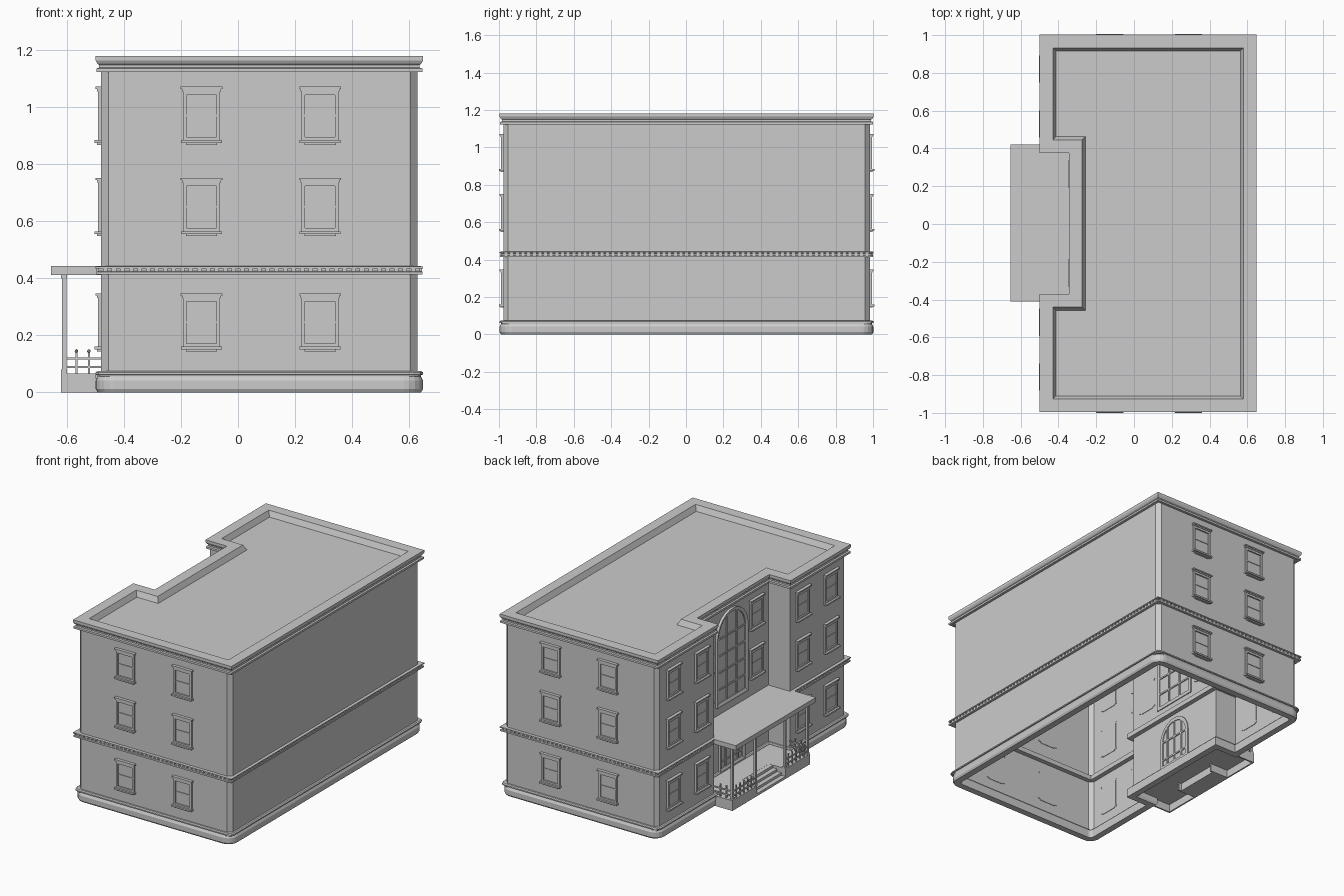
import bpy, bmesh, math
from mathutils import Matrix, Vector

cube = bpy.data.objects.get("Cube")
if cube:
    bpy.data.objects.remove(cube)

stone = bpy.data.materials.new("grey_stone")
stone.use_nodes = True
GREY = (0.6, 0.6, 0.6, 1)
stone.diffuse_color = GREY
stone.node_tree.nodes["Principled BSDF"].inputs["Base Color"].default_value = GREY

# Footprint with the entrance recess on the -x side, counter-clockwise
FOOT = [(-.48, -.977), (.63, -.977), (.63, .983), (-.48, .983),
        (-.48, .395), (-.325, .395), (-.325, -.39), (-.48, -.39)]


def add_object(name, mesh, matrix=Matrix()):
    ob = bpy.data.objects.new(name, mesh)
    ob.matrix_world = matrix
    bpy.context.collection.objects.link(ob)
    return ob


def finish(name, bm):
    bmesh.ops.recalc_face_normals(bm, faces=bm.faces)
    mesh = bpy.data.meshes.new(name)
    bm.to_mesh(mesh)
    bm.free()
    mesh.materials.append(stone)
    return mesh


def facing(normal, origin):
    """Frame with u along the wall, v up and n out of the wall."""
    n, v = Vector(normal).normalized(), Vector((0, 0, 1))
    m = Matrix((v.cross(n), v, n)).transposed().to_4x4()
    m.translation = origin
    return m


def box(bm, x0, x1, y0, y1, z0, z1, frame=Matrix()):
    mid = Vector((x0 + x1, y0 + y1, z0 + z1)) / 2
    size = Matrix.Diagonal((x1 - x0, y1 - y0, z1 - z0, 1))
    bmesh.ops.create_cube(bm, size=1, matrix=frame @ Matrix.Translation(mid) @ size)


def round_corners(points, radius, steps):
    """Round the four outermost corners of the footprint."""
    out = []
    for i, p in enumerate(points):
        p = Vector(p)
        if i > 3:
            out.append(p)
            continue
        a = p + (Vector(points[i - 1]) - p).normalized() * radius
        b = p + (Vector(points[(i + 1) % len(points)]) - p).normalized() * radius
        c = a + b - p
        for k in range(steps + 1):
            t = math.pi / 2 * k / steps
            out.append(c + (a - c) * math.cos(t) + (b - c) * math.sin(t))
    return out


def sweep(bm, outline, profile, closed=True, cap=False):
    """Run a profile of (outward offset, height) round a closed outline."""
    pts = [Vector(p) for p in outline]
    loops = []
    for i, p in enumerate(pts):
        d0 = (p - pts[i - 1]).normalized()
        d1 = (pts[(i + 1) % len(pts)] - p).normalized()
        n0, n1 = Vector((d0.y, -d0.x)), Vector((d1.y, -d1.x))
        miter = (n0 + n1) / (1 + n0.dot(n1))
        loops.append([bm.verts.new((*(p + miter * o), h)) for o, h in profile])
    count = len(profile)
    for i, b in enumerate(loops):
        a = loops[i - 1]
        for k in range(count if closed else count - 1):
            j = (k + 1) % count
            bm.faces.new((a[k], b[k], b[j], a[j]))
    if cap:
        bm.faces.new([l[-1] for l in loops])


def ring(name, outline, profile, **options):
    bm = bmesh.new()
    sweep(bm, outline, profile, **options)
    add_object(name, finish(name, bm))


# Main shell
ring("walls", round_corners(FOOT, .025, 1), [(0, 0), (0, 1.14)], closed=False)
ring("plinth", round_corners(FOOT, .05, 5),
     [(-.03, 0), (.012, 0), (.019, .012), (.019, .042), (.012, .055), (-.03, .055)])
ring("plinth_cap", round_corners(FOOT, .02, 2),
     [(-.01, .055), (.012, .055), (.012, .061), (.019, .062), (.019, .07), (.012, .075), (-.01, .075)])
ring("string_course", FOOT,
     [(-.03, .413), (.017, .413), (.017, .423), (.009, .425), (.009, .434),
      (.019, .435), (.019, .442), (-.03, .444)])
ring("cornice_and_roof", FOOT,
     [(0, 1.123), (.017, 1.123), (.017, 1.136), (.007, 1.139), (.007, 1.148), (.013, 1.153),
      (.019, 1.164), (.019, 1.18), (-.05, 1.18), (-.067, 1.145)], closed=False, cap=True)

# Small blocks along the string course
bm = bmesh.new()
for i, b in enumerate(FOOT):
    a, b = Vector(FOOT[i - 1]), Vector(b)
    if max(abs(a.y), abs(b.y)) < .5:
        continue
    d = b - a
    number = int(d.length / .03)
    for k in range(number):
        p = a + d * (k + .5) / number
        box(bm, -.008, .008, .422, .436, .005, .016, facing((d.y, -d.x, 0), (p.x, p.y, 0)))
add_object("string_course_dentils", finish("string_course_dentils", bm))

# Sash window, shared by all floors
bm = bmesh.new()
for u0, u1, v0, v1, n in [
        (-.058, .058, .01, .175, .002), (-.065, -.053, 0, .172, .011), (.053, .065, 0, .172, .011),
        (-.053, .053, .158, .172, .011), (-.053, .053, 0, .011, .011), (-.053, .053, .083, .089, .006),
        (-.068, .068, .171, .179, .015), (-.073, .073, .179, .187, .02),
        (-.072, .072, -.01, 0, .024), (-.055, .055, -.017, -.01, .014)]:
    box(bm, u0, u1, v0, v1, -.003, n)
window = finish("sash_window", bm)
FLOORS = {"ground": .16, "middle": .565, "upper": .885}
for floor, z in FLOORS.items():
    for x in (-.128, .288):
        add_object(f"front_window_{floor}", window, facing((0, -1, 0), (x, -.977, z)))
        add_object(f"back_window_{floor}", window, facing((0, 1, 0), (x, .983, z)))
    for y in (-.81, -.52, .53, .82):
        add_object(f"side_window_{floor}", window, facing((-1, 0, 0), (-.48, y, z)))
    if floor != "ground":
        for y in (-.26, .265):
            add_object(f"recess_window_{floor}", window, facing((-1, 0, 0), (-.325, y, z)))


# Arched openings in the recess
def arched(name, half, bottom, spring, uprights, rails):
    bm = bmesh.new()
    arc = [(half * math.cos(math.pi * k / 16), spring + half * math.sin(math.pi * k / 16))
           for k in range(17)]
    outline = [(-half, bottom), (half, bottom)] + arc
    sweep(bm, outline, [(-.022, -.006), (0, -.006), (0, .016), (-.01, .016), (-.022, .01)])
    bm.faces.new([bm.verts.new((u, v, .003)) for u, v in outline])
    for u in uprights:
        top = spring + math.sqrt((half - .01) ** 2 - u * u)
        box(bm, u - .005, u + .005, bottom, top, -.006, .009)
    for v in rails:
        reach = math.sqrt((half - .01) ** 2 - max(v - spring, 0) ** 2)
        box(bm, -reach, reach, v - .005, v + .005, -.006, .008)
    bmesh.ops.remove_doubles(bm, verts=bm.verts, dist=1e-5)
    add_object(name, finish(name, bm), facing((-1, 0, 0), (-.325, 0, 0)))


arched("tall_arched_window", .16, .5, .94, (-.05, .05), (.61, .72, .83, .94))
arched("arched_door", .13, .067, .255, (-.065, 0, .065), (.13, .255))

# Porch roof, floor, skirt and steps
bm = bmesh.new()
box(bm, -.655, -.48, -.41, .42, .412, .443)
box(bm, -.48, -.325, -.39, .395, .412, .443)
add_object("porch_roof", finish("porch_roof", bm))

bm = bmesh.new()
box(bm, -.5, -.325, -.39, .395, .05, .067)
for y0, y1 in ((-.4, -.145), (.15, .405)):
    box(bm, -.62, -.5, y0, y1, .05, .067)
    box(bm, -.62, -.61, y0, y1, 0, .05)
    for y in (y0, y1 - .01):
        box(bm, -.61, -.48, y, y + .01, 0, .05)
add_object("porch_floor", finish("porch_floor", bm))

bm = bmesh.new()
for k in range(4):
    box(bm, -.62 + k * .03, -.5, -.145, .15, k * .0165, (k + 1) * .0165)
add_object("porch_steps", finish("porch_steps", bm))

# Porch posts
bm = bmesh.new()
for y in (-.385, -.15, .155, .39):
    box(bm, -.617, -.602, y - .0075, y + .0075, .067, .412)
    box(bm, -.62, -.599, y - .0105, y + .0105, .067, .08)
    box(bm, -.62, -.599, y - .0105, y + .0105, .4, .412)
add_object("porch_posts", finish("porch_posts", bm))

# Porch railings: rails and finial-topped balusters
bm = bmesh.new()


def railing(start, end, balusters):
    a, b = Vector(start), Vector(end)
    d = b - a
    frame = facing((d.y, -d.x, 0), (a.x, a.y, 0))
    for z in (.085, .115):
        box(bm, 0, d.length, z, z + .008, -.004, .004, frame)
    for k in range(balusters):
        u = d.length * (k + 1) / (balusters + 1)
        box(bm, u - .0035, u + .0035, .067, .14, -.0035, .0035, frame)
        tip = frame @ Vector((u, .145, 0))
        bmesh.ops.create_icosphere(bm, subdivisions=1, radius=.007, matrix=Matrix.Translation(tip))


railing((-.61, .39), (-.48, .39), 2)
railing((-.61, -.385), (-.48, -.385), 2)
railing((-.61, .155), (-.61, .39), 5)
railing((-.61, -.385), (-.61, -.15), 5)
add_object("porch_railings", finish("porch_railings", bm))
